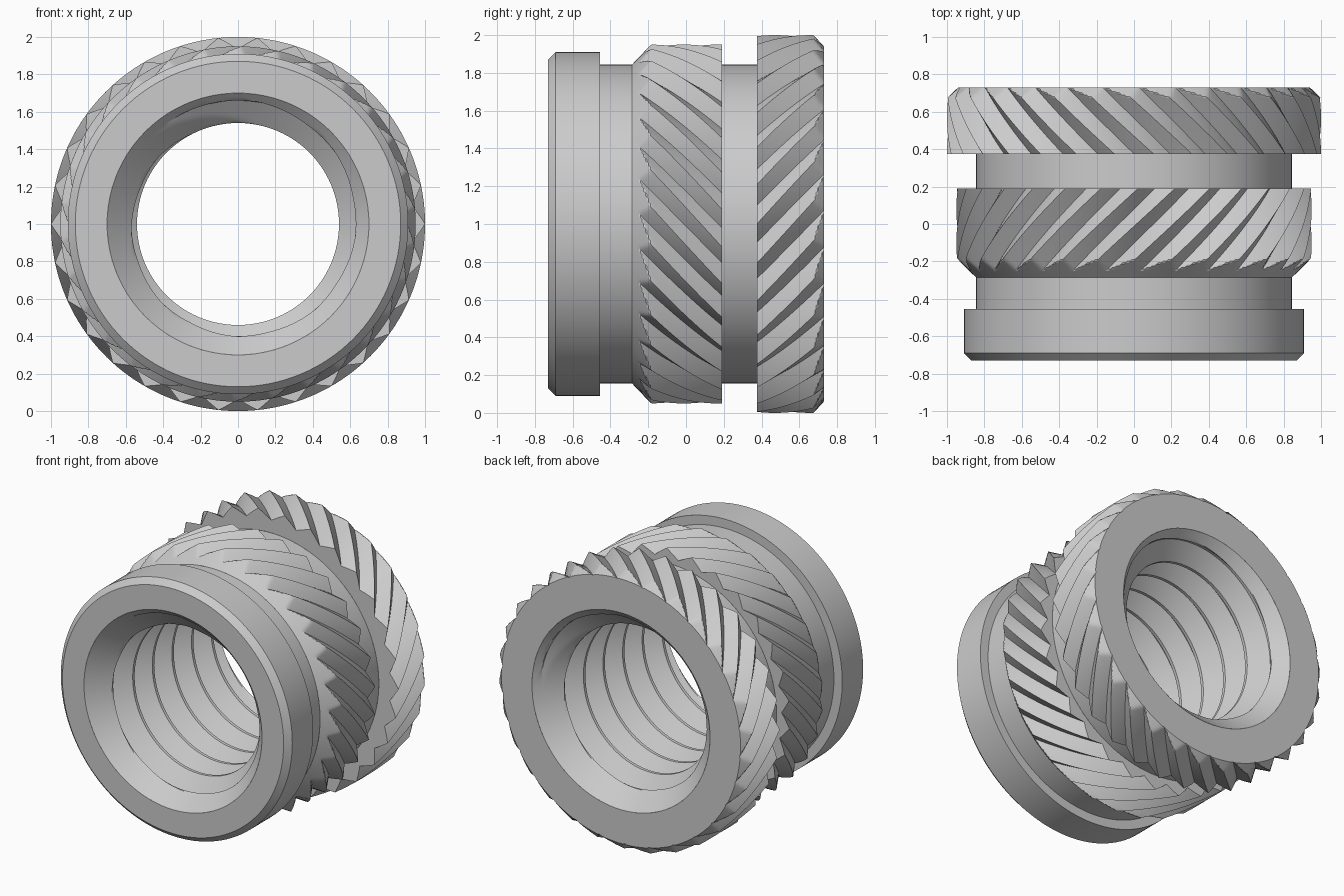
import bpy, bmesh
from math import sin, cos, pi, radians

if "Cube" in bpy.data.objects:
    bpy.data.objects.remove(bpy.data.objects["Cube"])

HALF = 0.73      # half length along y
NECK = 0.845     # radius of the plain grooves
TEETH = 30


def surface(name, rows, cols, point, inward=False):
    """Grid skin around the y axis; point(i, theta) -> (y, radius, angle)."""
    bm = bmesh.new()
    grid = []
    for i in range(rows):
        ring = []
        for j in range(cols + 1):
            y, r, a = point(i, 2 * pi * j / cols)
            ring.append(bm.verts.new((r * cos(a), y, 1 + r * sin(a))))
        grid.append(ring)
    for i in range(rows - 1):
        for j in range(cols):
            q = [grid[i][j], grid[i + 1][j], grid[i + 1][j + 1], grid[i][j + 1]]
            bm.faces.new(q[::-1] if inward else q)
    bmesh.ops.remove_doubles(bm, verts=bm.verts, dist=1e-5)
    bmesh.ops.dissolve_degenerate(bm, dist=1e-6, edges=bm.edges)
    me = bpy.data.meshes.new(name)
    bm.to_mesh(me)
    bm.free()
    ob = bpy.data.objects.new(name, me)
    bpy.context.collection.objects.link(ob)
    bpy.ops.object.select_all(action='DESELECT')
    ob.select_set(True)
    bpy.context.view_layer.objects.active = ob
    bpy.ops.object.shade_smooth_by_angle(angle=radians(20))
    return ob


def lathe(name, prof):
    return surface(name, len(prof), 128, lambda i, a: (prof[i][0], prof[i][1], a))


def knurl(name, ys, crest, root, twist, limit, r_start, r_end):
    """Helical V-tooth band, trimmed by limit(y), capped to r_start and r_end."""
    last = len(ys) - 1

    def point(i, a):
        k = min(max(i - 1, 0), last)
        y = ys[k]
        t = (a * TEETH / (2 * pi)) % 1.0
        r = min(root + (crest - root) * abs(2 * t - 1), limit(y))
        if i == 0:
            r = r_start
        elif i == last + 2:
            r = r_end
        return y, r, a + twist * (y - ys[0])
    return surface(name, last + 3, TEETH * 12, point)


def steps(a, b, n):
    return [a + (b - a) * k / n for k in range(n)]


# Plain front collar and neck, and the groove between the knurls
lathe("front_collar", [(-HALF, 0.70), (-HALF, 0.87), (-0.69, 0.91), (-0.455, 0.91),
                       (-0.455, NECK), (-0.285, NECK)])
lathe("middle_groove", [(0.19, NECK), (0.375, NECK)])

# Two knurled bands with opposite twist
knurl("front_knurl", steps(-0.285, -0.18, 12) + steps(-0.18, 0.19, 12) + [0.19],
      0.95, 0.885, -1.15, lambda y: NECK + 1.05 * (y + 0.285), NECK, NECK)
knurl("back_knurl", steps(0.375, 0.675, 10) + steps(0.675, HALF, 8) + [HALF],
      1.0, 0.935, 1.1, lambda y: 0.94 + 1.1 * (HALF - y), NECK, 0.70)

# Threaded bore with countersunk ends
PITCH, SUB = 0.22, 20
ROWS = int((2 * HALF + PITCH) / PITCH * SUB) + 3


def bore_point(i, a):
    s = -HALF + (i - 1) * PITCH / SUB
    y = max(-HALF, min(HALF, s - PITCH * a / (2 * pi)))
    t = (i % SUB) / SUB
    lift = min(max((t - 0.1) / 0.4, 0), 1) if t < 0.6 else (1 - t) / 0.4
    cone = 0.70 - (HALF - abs(y))
    return y, min(0.70, max(0.54 + 0.12 * lift, cone)), a


surface("threaded_bore", ROWS, 96, bore_point, inward=True)
